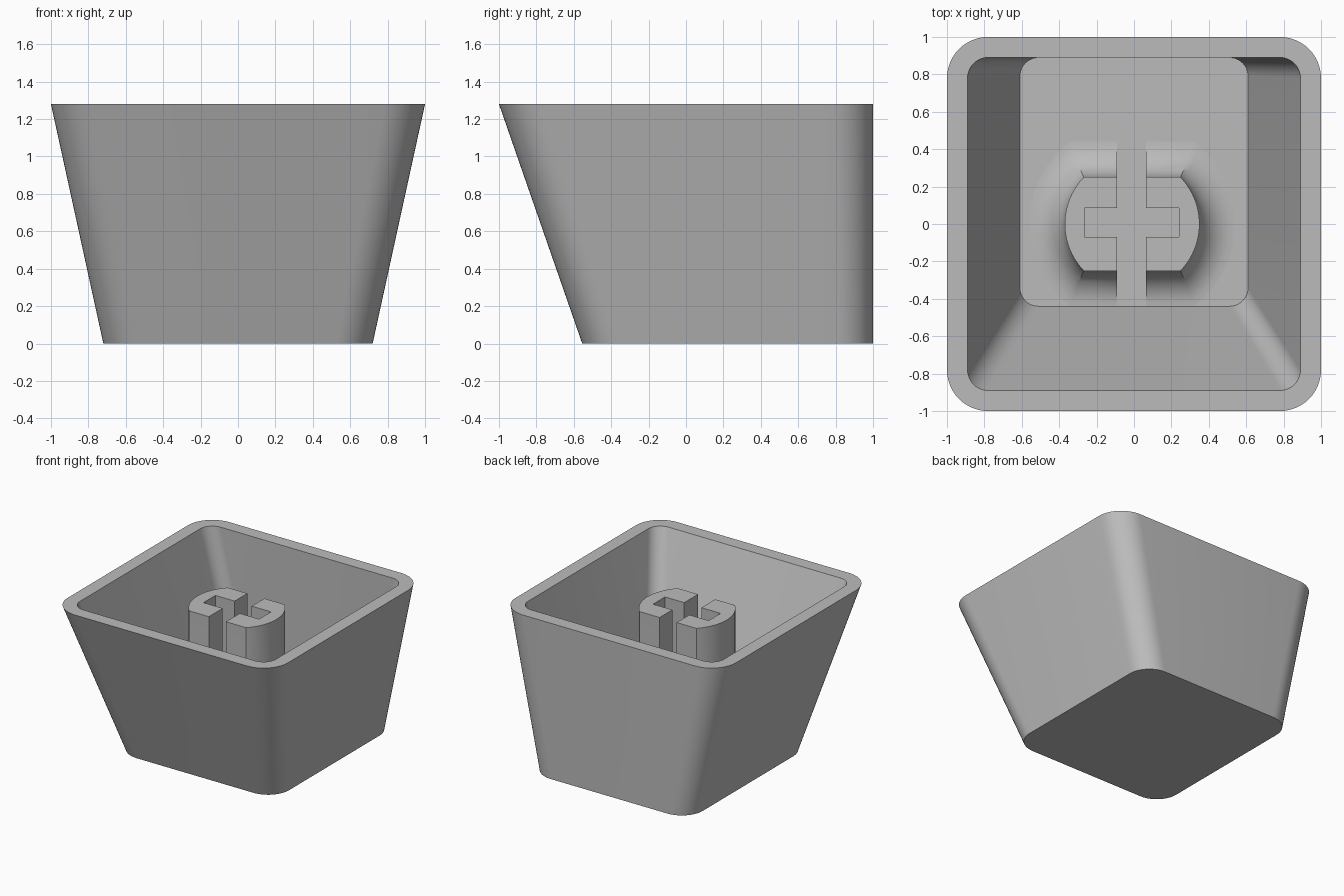
import bpy
import bmesh
from math import sin, cos, pi, asin

if "Cube" in bpy.data.objects:
    bpy.data.objects.remove(bpy.data.objects["Cube"])

HEIGHT, FLOOR, STEM_TOP, FILLET = 1.28, 0.17, 1.165, 0.19
STEM_X, STEM_R, STEM_FLAT = -0.01, 0.36, 0.25

grey = bpy.data.materials.new("plastic grey")
grey.use_nodes = True
colour = (0.5, 0.5, 0.5, 1)
grey.diffuse_color = colour
grey.node_tree.nodes["Principled BSDF"].inputs["Base Color"].default_value = colour


def rounded_rect(half_x, front, back, radius, z, steps=12):
    """Ring of points around a rectangle with round corners."""
    centres = [(half_x - radius, back - radius), (radius - half_x, back - radius),
               (radius - half_x, front + radius), (half_x - radius, front + radius)]
    ring = []
    for corner, (cx, cy) in enumerate(centres):
        for i in range(steps + 1):
            a = (corner + i / steps) * pi / 2
            ring.append((cx + radius * cos(a), cy + radius * sin(a), z))
    return ring


def stem_ring(grow, z, steps=24):
    """Circle with its front and back cut flat, offset outwards."""
    r = STEM_R + grow
    limit = asin((STEM_FLAT + grow) / r)
    ring = []
    for side in (0, pi):
        for i in range(steps + 1):
            a = side - limit + 2 * limit * i / steps
            ring.append((STEM_X + r * cos(a), r * sin(a), z))
    return ring


def loft(name, rings):
    """Skin a stack of equal rings and close both ends."""
    bm = bmesh.new()
    loops = [[bm.verts.new(p) for p in ring] for ring in rings]
    for low, high in zip(loops, loops[1:]):
        for i in range(len(low)):
            j = (i + 1) % len(low)
            bm.faces.new((low[i], low[j], high[j], high[i]))
    bm.faces.new(loops[0][::-1])
    bm.faces.new(loops[-1])
    bmesh.ops.recalc_face_normals(bm, faces=bm.faces)
    mesh = bpy.data.meshes.new(name)
    bm.to_mesh(mesh)
    bm.free()
    mesh.materials.append(grey)
    obj = bpy.data.objects.new(name, mesh)
    bpy.context.collection.objects.link(obj)
    return obj


def activate(obj):
    bpy.ops.object.select_all(action="DESELECT")
    obj.select_set(True)
    bpy.context.view_layer.objects.active = obj


def cut_slot(target, x0, x1, y0, y1):
    """Cut a box-shaped slot through the full height of the target."""
    corners = [(x0, y0), (x1, y0), (x1, y1), (x0, y1)]
    cutter = loft("slot_cutter", [[(x, y, z) for x, y in corners] for z in (0, HEIGHT + 0.2)])
    cutter.hide_render = True
    mod = target.modifiers.new("slot", "BOOLEAN")
    mod.operation = "DIFFERENCE"
    mod.solver = "EXACT"
    mod.object = cutter
    activate(target)
    bpy.ops.object.modifier_apply(modifier=mod.name)
    bpy.data.objects.remove(cutter)


# Hollow tapered shell: outer wall, rim, inner wall, floor
shell = loft("shell", [
    rounded_rect(0.72, -0.555, 1.0, 0.19, 0),
    rounded_rect(1.0, -1.0, 1.0, 0.22, HEIGHT),
    rounded_rect(0.89, -0.89, 0.89, 0.11, HEIGHT),
    rounded_rect(0.61, -0.44, 0.89, 0.1, FLOOR),
])

# Stem post with a hollow fillet at its foot
rings = [stem_ring(FILLET, FLOOR - 0.05)]
for step in range(11):
    a = step / 10 * pi / 2
    rings.append(stem_ring(FILLET * (1 - sin(a)), FLOOR + FILLET * (1 - cos(a))))
rings.append(stem_ring(0, STEM_TOP))
stem = loft("stem", rings)

# Cross-shaped socket: one slot runs right through, the other stays inside
cut_slot(stem, -0.09, 0.065, -0.8, 0.8)
cut_slot(stem, -0.265, 0.24, -0.07, 0.085)

for part in (shell, stem):
    activate(part)
    bpy.ops.object.shade_smooth_by_angle(angle=pi / 6)
